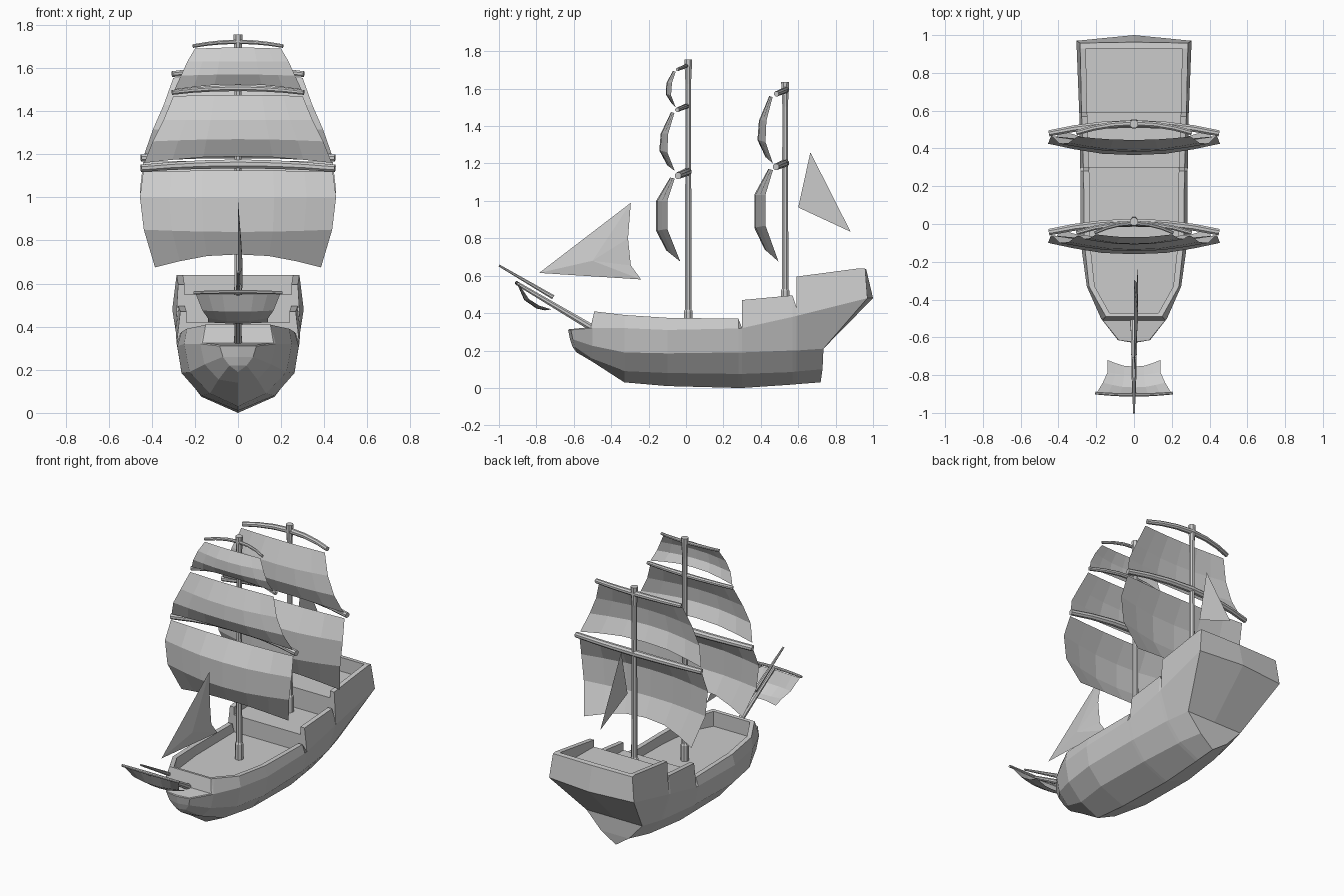
import bpy, bmesh, math
from mathutils import Vector as V

if "Cube" in bpy.data.objects:
    bpy.data.objects.remove(bpy.data.objects["Cube"])


def add(name, verts, faces, mirror=False):
    bm = bmesh.new()
    vs = [bm.verts.new(v) for v in verts]
    for f in faces:
        bm.faces.new([vs[i] for i in f])
    bmesh.ops.remove_doubles(bm, verts=bm.verts, dist=1e-4)
    bmesh.ops.dissolve_degenerate(bm, edges=bm.edges, dist=1e-4)
    bmesh.ops.recalc_face_normals(bm, faces=bm.faces)
    me = bpy.data.meshes.new(name)
    bm.to_mesh(me)
    bm.free()
    ob = bpy.data.objects.new(name, me)
    bpy.context.collection.objects.link(ob)
    if mirror:
        m = ob.modifiers.new("mirror", 'MIRROR')
        m.use_clip = True
    return ob


def tube(name, pts, radii, ref, n=8):
    """Round spar through pts with a radius at each point."""
    pts = [V(p) for p in pts]
    verts, faces, k = [], [], len(pts)
    for i, p in enumerate(pts):
        t = (pts[min(i + 1, k - 1)] - pts[max(i - 1, 0)]).normalized()
        a = t.cross(V(ref)).normalized()
        b = t.cross(a)
        for j in range(n):
            w = 2 * math.pi * (j + .5) / n
            verts.append(p + radii[i] * (math.cos(w) * a + math.sin(w) * b))
    for i in range(k - 1):
        for j in range(n):
            q = (j + 1) % n
            faces.append((i*n + j, i*n + q, i*n + n + q, i*n + n + j))
    faces += [tuple(range(n)), tuple(range((k - 1) * n, k * n))]
    return add(name, verts, faces)


# Hull frames: keel, bilge, lower wale, upper wale (x, y, z), keyed by station
def frame(y, kz, *xz):
    return [(0, y, kz)] + [(x, y, z) for x, z in xz]


frames = {
    -.63: [(0, -.585, .19), (.04, -.595, .22), (.07, -.605, .26), (.085, -.615, .31)],
    -.51: frame(-.5, .14, (.09, .155), (.155, .225), (.175, .32)),
    -.33: frame(-.33, .03, (.13, .09), (.225, .19), (.25, .32)),
    -.10: frame(-.1, .01, (.17, .08), (.262, .185), (.282, .31)),
    .28: frame(.28, .0, (.17, .075), (.257, .19), (.284, .318)),
    .30: frame(.3, .0, (.17, .075), (.256, .19), (.285, .32)),
    .57: frame(.57, .018, (.142, .085), (.235, .2), (.289, .38)),
    .59: frame(.59, .02, (.14, .088), (.232, .2), (.29, .385)),
    .96: [(0, .72, .03), (.1, .73, .1), (.2, .735, .21), (.305, .97, .48)],
}
# Rail and deck steps: station, rail y, rail x, rail z, deck z
tops = [(-.63, -.615, .08, .315, .315), (-.51, -.51, .165, .325, .325),
        (-.51, -.49, .15, .41, .41), (-.51, -.47, .16, .407, .407),
        (-.51, -.47, .16, .407, .31), (-.33, -.33, .238, .39, .31),
        (-.10, -.1, .263, .375, .31), (.28, .28, .267, .37, .31),
        (.30, .3, .268, .312, .31), (.30, .3, .268, .47, .42),
        (.57, .57, .277, .495, .42), (.59, .59, .278, .435, .42),
        (.59, .59, .278, .595, .55), (.96, .93, .285, .64, .55),
        (.96, .93, .285, .64, .64), (.96, .958, .285, .637, .637)]
verts, faces = [], []
for t, y, x, z, d in tops:
    verts += frames[t] + [(x, y, z), (x - .03, y, z), (x - .03, y, d), (0, y, d)]
for s in range(len(tops) - 1):
    for r in range(7):
        i = s * 8 + r
        faces.append((i, i + 1, i + 9, i + 8))
# Bow and transom caps, pushed out slightly on the centreline
for base, bulge in ((0, (0, -.012, -.015, -.015, -.01)),
                    (8 * (len(tops) - 1), (0, 0, 0, .03, .005))):
    c = len(verts)
    verts += [(0, verts[base + r][1] + bulge[r], verts[base + r][2]) for r in range(5)]
    for r in range(4):
        faces.append((base + r, base + r + 1, c + r + 1, c + r))
    faces.append((base + 4, base + 7, c + 4))
add("hull", verts, faces, mirror=True)

# Masts with a thicker foot
for name, y, z0, z1 in (("main_mast", .012, .31, 1.755), ("mizzen_mast", .53, .42, 1.635)):
    foot = z0 + .1
    tube(name, [(0, y, z0), (0, y, foot), (0, y, foot + .01), (0, y, z1 - .13), (0, y, z1)],
         [.026, .025, .019, .016, .023], (1, 0, 0))

# Bowsprit and the jibboom lying on it
tube("bowsprit", [(0, -.5, .32), (0, -.905, .56)], [.02, .011], (1, 0, 0))
tube("jibboom", [(0, -.71, .485), (0, -1.0, .655)], [.013, .006], (1, 0, 0))

COLS = (-1, -.7, -.37, 0, .37, .7, 1)


def yard(name, half, y, z, r, back=.05, rise=.02):
    """Yard bent so that its ends lie forward and lower."""
    tube(name, [(u * half, y + back * (1 - u*u), z + rise * (1 - u*u)) for u in COLS],
         [r * (1 - .2 * abs(u)) for u in COLS], (0, 0, 1))


def sail(name, y0, rows):
    """Rows: half width, edge y, edge z, centre y, centre z."""
    verts, faces, n = [], [], len(COLS)
    for h, ye, ze, yc, zc in rows:
        for u in COLS:
            w = 1 - max(0, (abs(u) - .2) / .8) ** 1.4
            verts.append((u * h, y0 + ye + (yc - ye) * w, ze + (zc - ze) * w))
    for i in range(len(rows) - 1):
        for j in range(n - 1):
            k = i * n + j
            faces.append((k, k + 1, k + n + 1, k + n))
    return add(name, verts, faces)


course = [(.44, -.06, 1.12, -.085, 1.125), (.455, -.1, 1.0, -.16, 1.0),
          (.437, -.1, .85, -.16, .84), (.385, -.03, .675, -.105, .735)]
topsail = [(.30, -.062, 1.47, -.08, 1.475), (.345, -.095, 1.36, -.135, 1.36),
           (.395, -.1, 1.26, -.143, 1.27), (.435, -.06, 1.16, -.1, 1.19)]
topgallant = [(.20, -.055, 1.69, -.07, 1.695), (.235, -.075, 1.63, -.105, 1.63),
              (.265, -.08, 1.565, -.108, 1.57), (.295, -.055, 1.5, -.08, 1.525)]


def raised(rows, top_shift, low_shift):
    z0, z1 = rows[-1][2], rows[0][2]
    f = lambda z: z + low_shift + (top_shift - low_shift) * (z - z0) / (z1 - z0)
    return [(h, a, f(b), c, f(d)) for h, a, b, c, d in rows]


# Main mast rig
yard("main_lower_yard", .45, -.043, 1.135, .023)
yard("main_middle_yard", .305, -.047, 1.487, .015)
yard("main_upper_yard", .208, -.047, 1.702, .011)
sail("main_course", 0, course)
sail("main_topsail", 0, topsail)
sail("main_topgallant", 0, topgallant)
# Mizzen mast rig
yard("mizzen_lower_yard", .45, .48, 1.182, .022)
yard("mizzen_upper_yard", .305, .483, 1.572, .018)
sail("mizzen_course", .525, raised(course, .045, 0))
sail("mizzen_topsail", .525, raised(topsail, .085, .04))
# Small square sail slung under the bowsprit
yard("bowsprit_yard", .205, -.895, .557, .01, -.01, .005)
sail("bowsprit_sail", 0, [(.195, -.89, .55, -.9, .55), (.165, -.84, .475, -.865, .47),
                          (.14, -.785, .44, -.8, .425), (.14, -.72, .42, -.755, .415)])

# Triangular fore-and-aft sails
add("jib", [(0, -.785, .615), (0, -.295, .99), (.015, -.31, .8), (.015, -.295, .655),
            (.02, -.24, .58), (.022, -.5, .68)],
    [(0, 1, 5), (1, 2, 5), (2, 3, 5), (3, 4, 5), (4, 0, 5)])
add("spanker", [(0, .6, .965), (0, .665, 1.26), (0, .88, .835)], [(0, 1, 2)])
